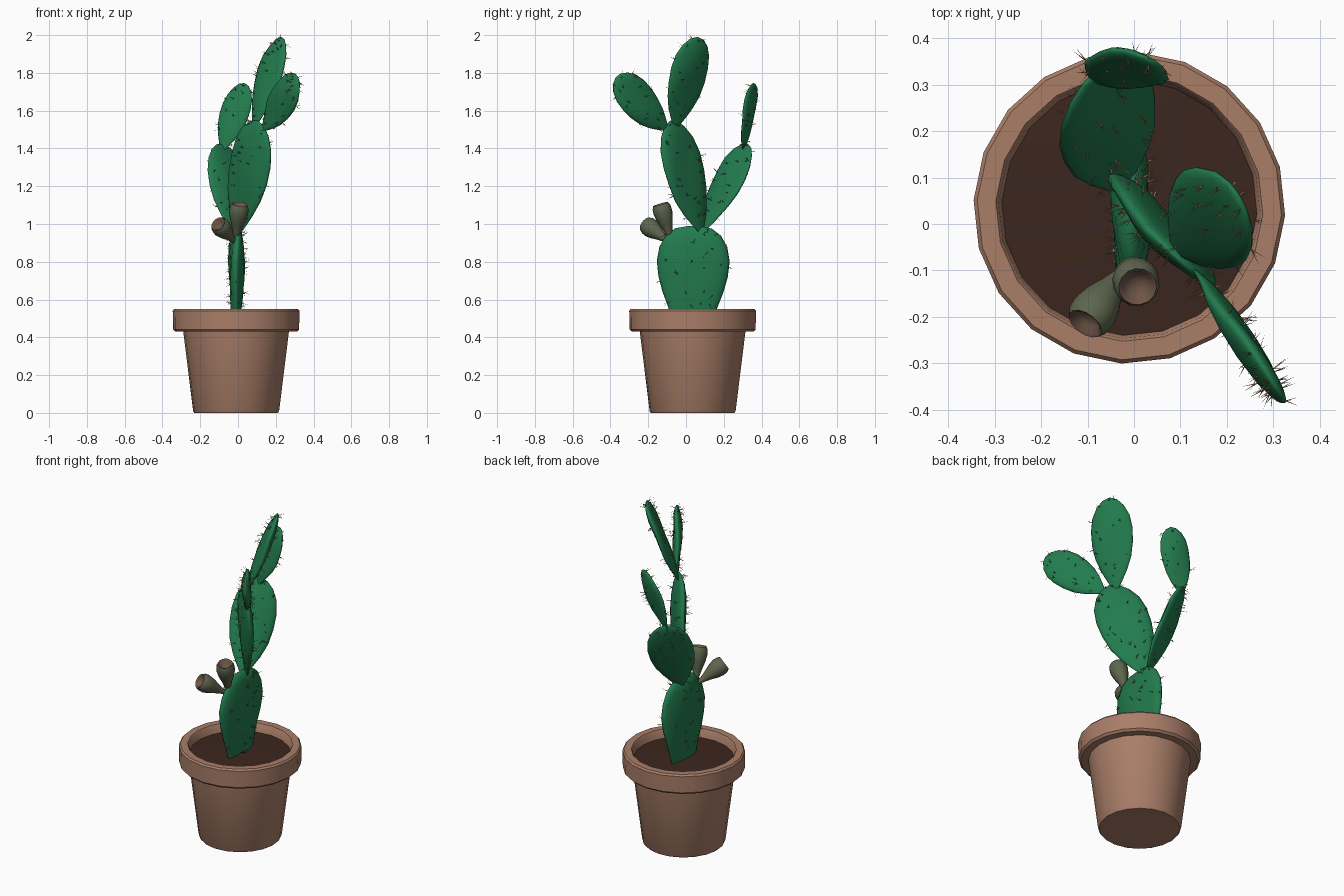
import bpy, bmesh, math, random
from mathutils import Vector

random.seed(7)
cube = bpy.data.objects.get("Cube")
if cube:
    bpy.data.objects.remove(cube, do_unlink=True)


def material(name, color):
    m = bpy.data.materials.new(name)
    m.use_nodes = True
    m.diffuse_color = (*color, 1)
    m.node_tree.nodes["Principled BSDF"].inputs["Base Color"].default_value = (*color, 1)
    return m


TERRACOTTA = material("terracotta", (0.40, 0.21, 0.14))
SOIL = material("dark soil", (0.045, 0.02, 0.013))
GREEN = material("cactus green", (0.016, 0.2, 0.075))
FRUIT = material("fruit olive", (0.11, 0.13, 0.075))
FRUIT_TOP = material("fruit brown", (0.15, 0.09, 0.06))
SPINE = material("spine tan", (0.33, 0.23, 0.13))


def finish(name, bm, mats, angle=50):
    """Turn a bmesh into a smooth shaded object."""
    bmesh.ops.recalc_face_normals(bm, faces=bm.faces)
    mesh = bpy.data.meshes.new(name)
    bm.to_mesh(mesh)
    bm.free()
    obj = bpy.data.objects.new(name, mesh)
    bpy.context.collection.objects.link(obj)
    for m in mats:
        mesh.materials.append(m)
    bpy.ops.object.select_all(action='DESELECT')
    obj.select_set(True)
    bpy.context.view_layer.objects.active = obj
    bpy.ops.object.shade_smooth_by_angle(angle=math.radians(angle))
    return obj


def loft(bm, rings):
    """Skin a list of point rings and cap both ends."""
    loops = [[bm.verts.new(p) for p in ring] for ring in rings]
    for a, b in zip(loops, loops[1:]):
        for i in range(len(a)):
            j = (i + 1) % len(a)
            bm.faces.new((a[i], a[j], b[j], b[i]))
    bm.faces.new(loops[0][::-1])
    bm.faces.new(loops[-1])


def circle(center, u, v, r, n, turn=0.0):
    return [center + u * r * math.cos(turn + math.tau * i / n)
            + v * r * math.sin(turn + math.tau * i / n) for i in range(n)]


X, Y, Z = Vector((1, 0, 0)), Vector((0, 1, 0)), Vector((0, 0, 1))
POT = Vector((-0.01, 0.035, 0))


def lathe(name, profile, mat):
    bm = bmesh.new()
    loft(bm, [circle(POT + Z * z, X, Y, r, 20, -0.05) for r, z in profile])
    return finish(name, bm, [mat], 35)


# Pot with a thick overhanging rim, and its soil
lathe("pot", [(0.222, 0), (0.228, 0.01), (0.28, 0.43), (0.322, 0.43), (0.334, 0.442),
              (0.336, 0.54), (0.328, 0.55), (0.288, 0.55), (0.282, 0.542), (0.272, 0.48)], TERRACOTTA)
lathe("soil", [(0.274, 0.482), (0.277, 0.5), (0.15, 0.505), (0.02, 0.507)], SOIL)

# Relative half widths from the root of a pad to its tip
PAD = [.12, .17, .36, .62, .86, .98, 1, .90, .66, .35, .05]
TRUNK = [.5, .52, .58, .68, .83, .95, 1, .93, .76, .5, .12]


def make_pad(name, root, tip, across, half_width, half_thick, shape=PAD, clusters=34, bow=0.0):
    """A flat oval pad with bristling spine clusters."""
    root, tip = Vector(root), Vector(tip)
    axis = tip - root
    length = axis.length
    a = axis.normalized()
    w = Vector(across)
    w = (w - a * w.dot(a)).normalized()
    n = a.cross(w)
    last = len(shape) - 1
    phase = random.uniform(0, 6)

    def point(k, ang):
        i = min(int(k), last - 1)
        f = shape[i] + (shape[i + 1] - shape[i]) * (k - i)
        t = (1 - math.cos(math.pi * k / last)) / 2
        side = f * half_width * math.cos(ang)
        ripple = 0.005 * f * math.sin(7 * t + phase + 25 * side)
        lift = f * half_thick * math.sin(ang) + ripple + bow * math.sin(math.pi * t)
        return root + a * length * t + w * side + n * lift

    bm = bmesh.new()
    count = 18
    loft(bm, [[point(k, math.tau * i / count) for i in range(count)] for k in range(last + 1)])
    finish(name, bm, [GREEN], 80)

    # Spines stand on both faces and along the rim
    bm = bmesh.new()
    for c in range(clusters):
        k = random.uniform(2.2, last - 0.8)
        ang = math.acos(random.uniform(-1, 1)) * (1 if c % 2 else -1)
        p = point(k, ang)
        out = (w * math.cos(ang) * half_thick / half_width * 2 + n * math.sin(ang)
               + a * 0.25 * (k / last - 0.5)).normalized()
        for s in range(3):
            jitter = Vector([random.uniform(-0.55, 0.55) for _ in range(3)])
            d = (out + jitter).normalized()
            u = d.orthogonal().normalized()
            base = [bm.verts.new(q) for q in circle(p - d * 0.004, u, d.cross(u), 0.0016, 3)]
            end = bm.verts.new(p + d * random.uniform(0.018, 0.042))
            for i in range(3):
                bm.faces.new((base[i], base[(i + 1) % 3], end))
    finish(name + "_spines", bm, [SPINE])


# Pads, from the trunk upwards
make_pad("trunk_pad", (-0.012, 0.035, 0.45), (-0.005, 0.04, 0.99), (0, 1, 0), 0.193, 0.042, TRUNK, 48)
make_pad("middle_pad", (-0.005, 0.085, 0.95), (0.105, -0.085, 1.545), (0.72, -0.7, 0), 0.145, 0.032, clusters=44)
make_pad("back_pad", (-0.02, 0.075, 0.95), (-0.08, 0.325, 1.425), (0.75, 0.65, 0), 0.125, 0.026)
make_pad("top_pad", (0.085, -0.055, 1.51), (0.225, 0.06, 1.99), (0.55, -0.83, 0), 0.118, 0.026)
make_pad("front_pad", (0.13, -0.10, 1.50), (0.318, -0.372, 1.775), (0, 0, 1), 0.105, 0.026)
make_pad("back_upper_pad", (-0.085, 0.305, 1.385), (0.035, 0.355, 1.745), (0.92, -0.35, 0), 0.082, 0.02, clusters=22)


def make_fruit(name, root, tip):
    """A club shaped fruit with a dished brown crown."""
    root, tip = Vector(root), Vector(tip)
    axis = tip - root
    a = axis.normalized()
    u = a.orthogonal().normalized()
    v = a.cross(u)
    profile = [(0, .011), (.2, .016), (.4, .028), (.6, .043), (.78, .051), (.92, .049),
               (1, .041), (.98, .034), (.90, .026), (.87, .008)]
    bm = bmesh.new()
    loft(bm, [circle(root + axis * t, u, v, r, 14) for t, r in profile])
    for f in bm.faces:
        c = f.calc_center_median() - root
        t = c.dot(a) / axis.length
        radius = (c - a * c.dot(a)).length
        f.material_index = 1 if t > 0.8 and radius < 0.04 else 0
    finish(name, bm, [FRUIT, FRUIT_TOP], 60)


make_fruit("upright_fruit", (-0.012, -0.075, 0.90), (0.008, -0.135, 1.105))
make_fruit("leaning_fruit", (-0.012, -0.085, 0.90), (-0.105, -0.215, 1.0))
